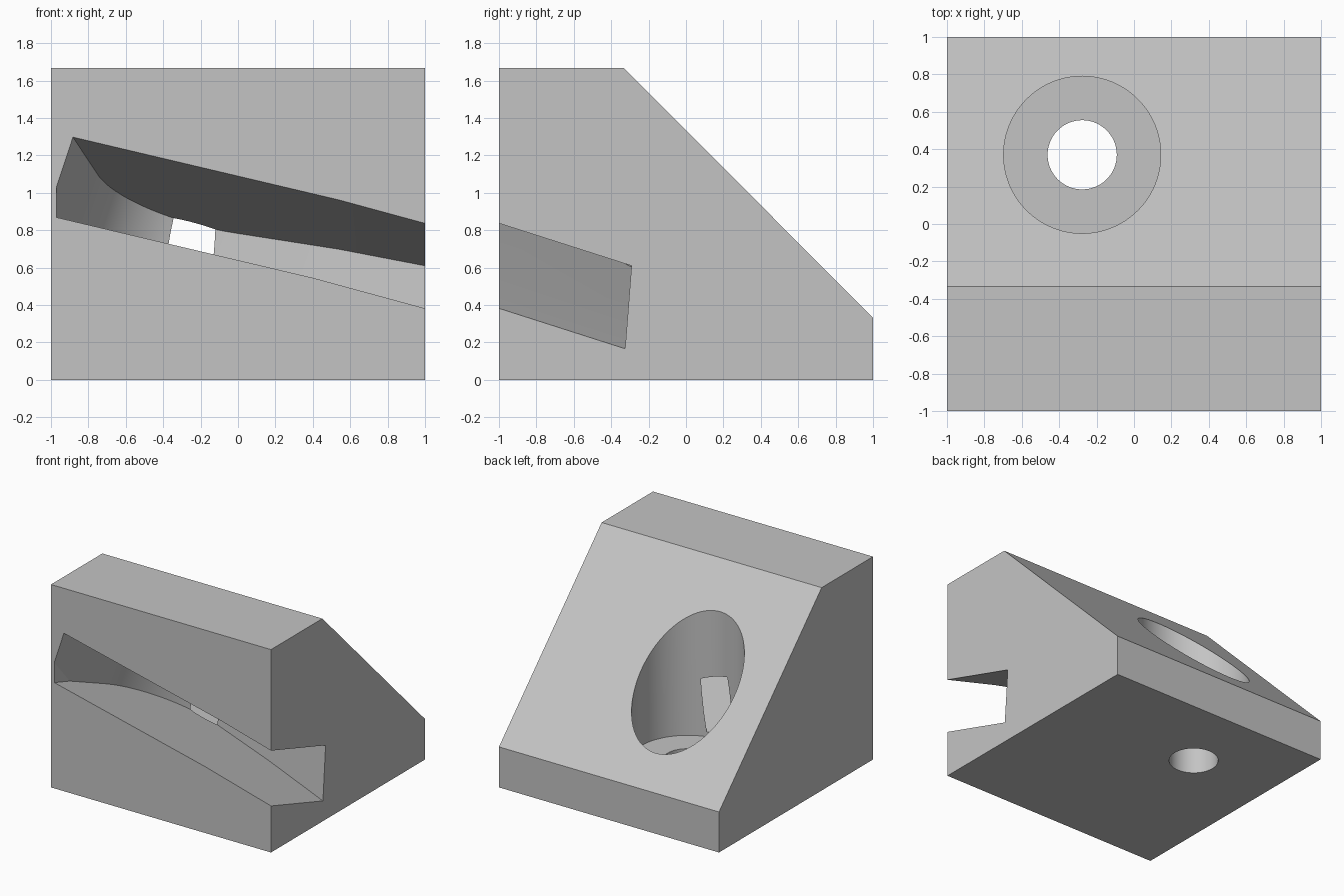
import bpy, bmesh, math
from mathutils import Vector

cube = bpy.data.objects.get("Cube")
if cube:
    bpy.data.objects.remove(cube, do_unlink=True)

grey = bpy.data.materials.new("plain_grey")
grey.use_nodes = True
colour = (0.55, 0.55, 0.55, 1)
grey.diffuse_color = colour
grey.node_tree.nodes["Principled BSDF"].inputs["Base Color"].default_value = colour


def prism(name, faces, shift, clip_x=None):
    """Extrude a sheet of flat faces along shift, optionally trimmed at x."""
    bm = bmesh.new()
    for points in faces:
        bm.faces.new([bm.verts.new(p) for p in points])
    bmesh.ops.remove_doubles(bm, verts=bm.verts, dist=1e-5)
    region = bmesh.ops.extrude_face_region(bm, geom=bm.faces[:], use_keep_orig=True)
    moved = [g for g in region["geom"] if isinstance(g, bmesh.types.BMVert)]
    bmesh.ops.translate(bm, verts=moved, vec=shift)
    if clip_x is not None:
        bmesh.ops.bisect_plane(bm, geom=bm.verts[:] + bm.edges[:] + bm.faces[:],
                               plane_co=(clip_x, 0, 0), plane_no=(-1, 0, 0),
                               clear_outer=True)
        bmesh.ops.holes_fill(bm, edges=[e for e in bm.edges if e.is_boundary], sides=0)
    bmesh.ops.recalc_face_normals(bm, faces=bm.faces)
    mesh = bpy.data.meshes.new(name)
    bm.to_mesh(mesh)
    bm.free()
    mesh.materials.append(grey)
    obj = bpy.data.objects.new(name, mesh)
    bpy.context.collection.objects.link(obj)
    return obj


def bore(name, radius, low, high):
    bpy.ops.mesh.primitive_cylinder_add(vertices=96, radius=radius, depth=high - low,
                                        location=(-0.277, 0.37, (low + high) / 2))
    obj = bpy.context.object
    obj.name = name
    obj.data.materials.append(grey)
    return obj


# Block with a sloping back
profile = [(-1, 0), (1, 0), (1, 0.333), (-0.333, 1.667), (-1, 1.667)]
block = prism("block", [[(-1, y, z) for y, z in profile]], (2, 0, 0))

# Tilted front slot: outline with one large rounded corner, and a slight fold
FOLD, END, FRONT = 0.4, 1.3, -1.2
along = Vector((1, -0.25)).normalized()
inward = Vector((0.25, 1)).normalized()
corner = Vector((-0.743, 0.11))
radius = 0.6
centre = corner + radius * (along - inward)


def on_floor(x, y):
    return (x, y, 0.64 - 0.236 * x - 0.036 * max(0, x - FOLD) - 0.32 * (y + 1))


def back(x):
    return corner.y - 0.25 * (x - corner.x)


outline = [(corner.x + 0.25 * (FRONT - corner.y), FRONT)]
for i in range(25):
    a = math.radians(90 * i / 24)
    outline.append(tuple(centre + radius * (inward * math.sin(a) - along * math.cos(a))))
outline += [(FOLD, back(FOLD)), (FOLD, FRONT)]
tail = [(FOLD, FRONT), (FOLD, back(FOLD)), (END, back(END)), (END, FRONT)]
slot = prism("slot_cutter", [[on_floor(*p) for p in part] for part in (outline, tail)],
             (0.138, 0, 0.417), clip_x=-0.97)

# Stepped round bore
cutters = [slot, bore("wide_bore_cutter", 0.42, 0.333, 2),
           bore("narrow_bore_cutter", 0.185, -0.2, 0.6)]

bpy.ops.object.select_all(action="DESELECT")
block.select_set(True)
bpy.context.view_layer.objects.active = block
for cutter in cutters:
    cutter.hide_render = True
    cut = block.modifiers.new(cutter.name, "BOOLEAN")
    cut.operation = "DIFFERENCE"
    cut.solver = "EXACT"
    cut.object = cutter
    bpy.ops.object.modifier_apply(modifier=cut.name)
    bpy.data.objects.remove(cutter, do_unlink=True)

# Smooth bore and slot walls, crisp edges
bpy.ops.object.shade_smooth_by_angle(angle=math.radians(20))
